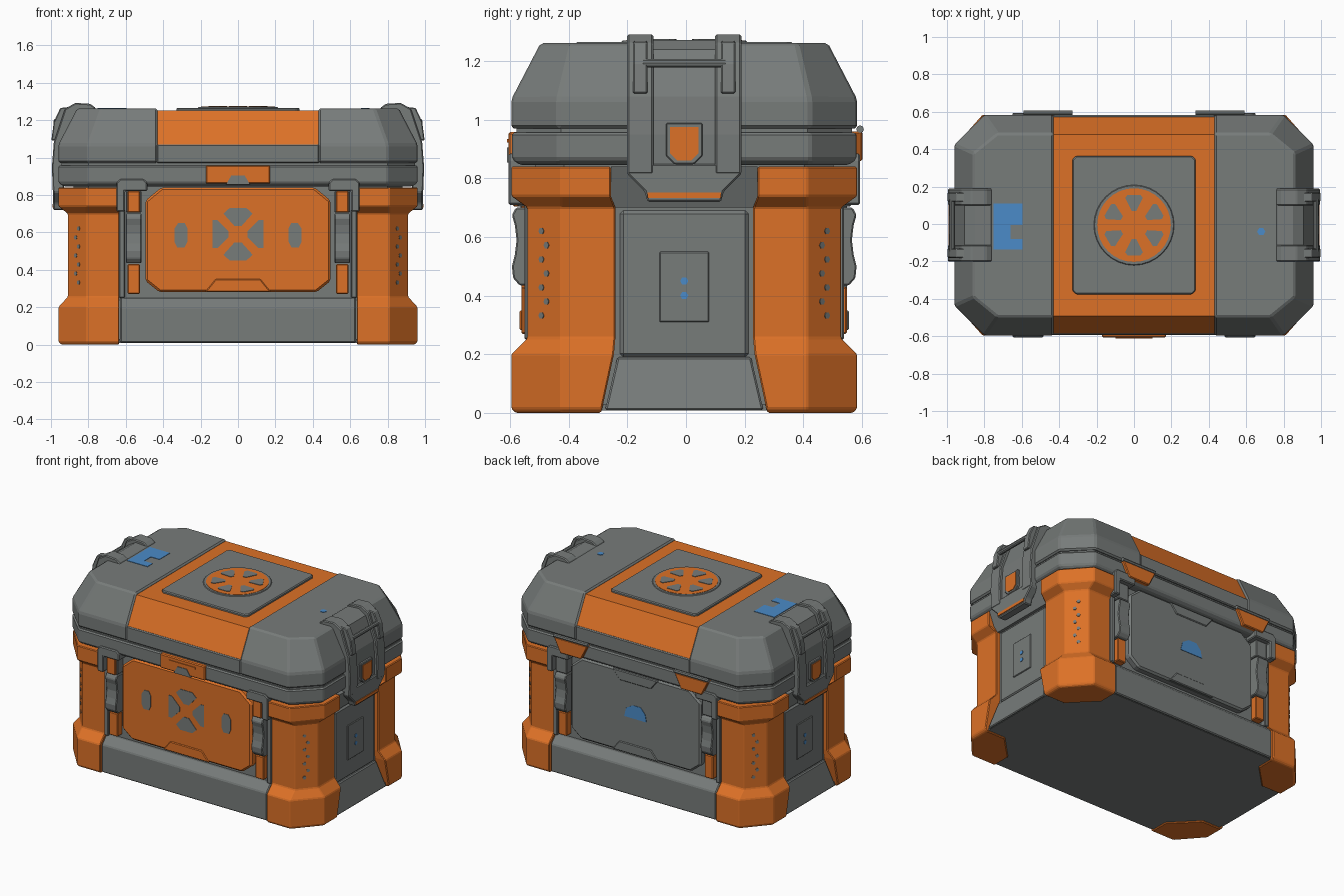
import bpy, bmesh, math

if "Cube" in bpy.data.objects:
    bpy.data.objects.remove(bpy.data.objects["Cube"])

def material(name, rgb):
    m = bpy.data.materials.new(name)
    m.diffuse_color = (*rgb, 1)
    m.use_nodes = True
    m.node_tree.nodes["Principled BSDF"].inputs["Base Color"].default_value = m.diffuse_color
    return m

GREY = material("steel grey", (0.185, 0.2, 0.195))
ORANGE = material("safety orange", (0.72, 0.165, 0.02))
BLUE = material("signal blue", (0.07, 0.26, 0.58))
Y_SHIFT = -0.006

def finish(name, bm, mat, mirror="", bevel=0.0):
    bmesh.ops.recalc_face_normals(bm, faces=bm.faces)
    me = bpy.data.meshes.new(name)
    bm.to_mesh(me)
    bm.free()
    me.materials.append(mat)
    ob = bpy.data.objects.new(name, me)
    bpy.context.collection.objects.link(ob)
    ob.location.y = Y_SHIFT
    if bevel:
        b = ob.modifiers.new("bevel", 'BEVEL')
        b.width, b.segments, b.limit_method = bevel, 1, 'ANGLE'
        b.angle_limit = math.radians(25)
    if mirror:
        m = ob.modifiers.new("mirror", 'MIRROR')
        m.use_axis = ("X" in mirror, "Y" in mirror, False)
        m.use_mirror_merge = False
    return ob

def add_loft(bm, rings):
    vs = [[bm.verts.new(p) for p in r] for r in rings]
    n = len(vs[0])
    for a, b in zip(vs, vs[1:]):
        for i in range(n):
            j = (i + 1) % n
            bm.faces.new((a[i], a[j], b[j], b[i]))
    bm.faces.new(vs[0])
    bm.faces.new(vs[-1])

def loft(name, rings, mat, mirror="", bevel=0.0):
    bm = bmesh.new()
    add_loft(bm, rings)
    return finish(name, bm, mat, mirror, bevel)

def place(axis, u, v, w):
    return {"x": (w, u, v), "y": (u, w, v), "z": (u, v, w)}[axis]

def prisms(name, outlines, axis, a, b, mat, mirror="", bevel=0.0):
    bm = bmesh.new()
    for pts in outlines:
        add_loft(bm, [[place(axis, u, v, w) for u, v in pts] for w in (a, b)])
    return finish(name, bm, mat, mirror, bevel)

def prism(name, pts, *args, **kw):
    return prisms(name, [pts], *args, **kw)

def rect(u0, u1, v0, v1):
    return [(u0, v0), (u1, v0), (u1, v1), (u0, v1)]

def ngon(u, v, r, n):
    return [(u + r * math.cos(2 * math.pi * i / n), v + r * math.sin(2 * math.pi * i / n)) for i in range(n)]

def octagon(hx, hy, cx, cy):
    q = [(cx, -hy), (hx, -cy), (hx, cy), (cx, hy)]
    return q + [(-x, -y) for x, y in q]

# --- body core and lid rim
prism("body_core", octagon(0.88, 0.51, 0.80, 0.41), "z", 0.02, 0.86, GREY)
prism("base_plate", octagon(0.935, 0.565, 0.80, 0.41), "z", 0.008, 0.03, GREY)
loft("lid_rim", [[(x, y, z) for x, y in octagon(0.96 - d, 0.588 - d, 0.80, 0.43)]
                 for z, d in ((0.845, 0.03), (0.865, 0), (0.957, 0))], GREY, bevel=0.008)
prism("lid_seam", octagon(0.945, 0.573, 0.80, 0.42), "z", 0.94, 0.98, GREY)

# --- armoured corners: foot, column and collar
rings = []
for z, hx, hy, yi in ((0, .945, .575, .285), (.015, .96, .59, .28), (.2, .96, .59, .24), (.255, .91, .535, .235),
                      (.70, .91, .535, .235), (.74, .96, .59, .25), (.84, .96, .59, .25)):
    rings.append([(.635, -hy, z), (.81, -hy, z), (hx, -.42, z), (hx, -yi, z), (.8, -yi, z), (.635, -.45, z)])
loft("corner_armour", rings, ORANGE, "XY", 0.005)

# --- perforations on the corner column chamfers
bm = bmesh.new()
for i in range(7):
    t, z = (0.42, 0.57)[i % 2], 0.62 - 0.048 * i
    ring = []
    for du, dv in ngon(0, 0, 0.012, 6):
        s = t + du / 0.152
        ring.append((0.81 + 0.1 * s, -0.535 + 0.115 * s, z + dv))
    add_loft(bm, [[(x + o * 0.75, y - o * 0.66, zz) for x, y, zz in ring] for o in (-0.004, 0.003)])
finish("corner_perforations", bm, GREY, "XY")

# --- skirts and side panels
prism("long_skirt", [(-.58, .01), (-.58, .2), (-.535, .25), (-.4, .25), (-.4, .01)], "x", -.63, .63, GREY, mirror="Y", bevel=.006)
loft("end_skirt", [[(.8, -w, z), (x, -w, z), (x, w, z), (.8, w, z)]
                   for z, w, x in ((.01, .27, .95), (.19, .228, .9))], GREY, "X", .006)
prism("end_panel", rect(-.22, .22, .19, .69), "x", .8, .897, GREY, mirror="X", bevel=.012)
prism("end_inner_panel", rect(-.085, .085, .31, .55), "x", .85, .903, GREY, mirror="X", bevel=.004)
prisms("end_indicator", [ngon(0, z, .014, 6) for z in (.4, .45)], "x", .9, .906, BLUE, mirror="X")
prism("end_collar", [(.8, .84), (.955, .84), (.9, .70), (.8, .70)], "y", -.25, .25, GREY, mirror="X")

# --- front and back panels
panel = [(-.42, .28), (.42, .28), (.495, .34), (.495, .77), (.41, .84), (-.41, .84), (-.495, .77), (-.495, .34)]
notch = [(-.175, .282), (.175, .282), (.12, .35), (-.12, .35)]
prism("front_panel", panel, "y", -.556, -.48, ORANGE, bevel=.012)
prism("front_panel_tab", notch, "y", -.562, -.5, ORANGE, bevel=.005)
prism("back_panel", panel, "y", .48, .556, GREY, bevel=.012)
prisms("back_panel_tabs", [notch, [(x, 1.12 - z) for x, z in notch]], "y", .5, .562, GREY, bevel=.005)
prism("back_patch", [(-.085, .53), (.085, .53), (.07, .59), (.02, .62), (-.04, .62), (-.075, .58)], "y", .55, .559, BLUE)

# --- painted wedges on the front panel
top = [(-.045, .14), (.045, .14), (.078, .11), (.02, .045), (-.02, .045), (-.078, .11)]
side = [(.135, .075), (.135, -.075), (.11, -.075), (.05, -.015), (.05, .015), (.11, .075)]
marks = [[(x, .59 + s * z) for x, z in top] for s in (1, -1)]
marks += [[(s * x, .59 + z) for x, z in side] for s in (1, -1)]
marks += [[(s * x, z) for x, z in ((.285, .52), (.325, .52), (.34, .55), (.34, .62), (.32, .65), (.285, .65), (.27, .62), (.27, .55))]
          for s in (1, -1)]
prisms("front_panel_marks", marks, "y", -.559, -.55, GREY)

# --- clasps on front and back
prism("clasp_arm", [(-.5, .70), (-.575, .70), (-.588, .675), (-.578, .64), (-.572, .59), (-.578, .54), (-.588, .5),
                    (-.584, .46), (-.562, .435), (-.5, .435)], "x", .515, .6, GREY, mirror="XY", bevel=.005)
prism("clasp_hook", [(.485, .82), (.485, .865), (.505, .885), (.63, .885), (.65, .865), (.65, .71), (.605, .71),
                     (.605, .82)], "y", -.6, -.5, GREY, mirror="XY", bevel=.006)
prism("clasp_upper_bar", rect(.525, .59, .705, .82), "y", -.585, -.5, ORANGE, mirror="X", bevel=.005)
prism("clasp_upper_block", rect(.515, .6, .705, .82), "y", -.57, -.5, GREY, mirror="XY", bevel=.005)
prism("clasp_lower_bar", rect(.525, .59, .27, .43), "y", -.556, -.5, ORANGE, mirror="XY", bevel=.005)
prism("clasp_rail", rect(.605, .637, .25, .72), "y", -.545, -.45, GREY, mirror="XY", bevel=.005)

# --- lid: two shaped ends with a recessed orange band between
def lid_ring(z, hx, hy, cx, cy):
    return [(.43, -hy, z), (cx, -hy, z), (hx, -cy, z), (hx, cy, z), (cx, hy, z), (.43, hy, z)]

loft("lid_end", [lid_ring(.97, .96, .59, .80, .43), lid_ring(1.07, .96, .59, .80, .43),
                 lid_ring(1.262, .86, .49, .73, .385)], GREY, "X", .01)
prism("lid_band_base", rect(-.588, .588, .97, 1.07), "x", -.435, .435, GREY, bevel=.006)
prism("lid_band", [(-.582, 1.065), (.582, 1.065), (.485, 1.25), (-.485, 1.25)], "x", -.432, .432, ORANGE)

# --- top plate with round vent
prism("top_plate", [(-.33, -.35), (-.31, -.37), (.31, -.37), (.33, -.35), (.33, .35), (.31, .37), (-.31, .37), (-.33, .35)],
      "z", 1.24, 1.266, GREY, bevel=.006)
prism("vent_ring", ngon(0, 0, .215, 32), "z", 1.25, 1.27, GREY, bevel=.004)
prism("vent_disc", ngon(0, 0, .197, 32), "z", 1.25, 1.272, ORANGE)
wedges = []
for i in range(6):
    a = math.radians(30 + 60 * i)
    wedges.append([(r * math.cos(a) - w * math.sin(a), r * math.sin(a) + w * math.cos(a))
                   for r, w in ((.075, -.012), (.145, -.047), (.162, -.035), (.162, .035), (.145, .047), (.075, .012))])
prisms("vent_slots", wedges, "z", 1.268, 1.275, GREY)

# --- blue patches on the lid
prism("lid_patch", [(-.75, -.13), (-.595, -.13), (-.595, -.075), (-.66, -.075), (-.66, 0), (-.595, 0), (-.595, .115), (-.75, .115)],
      "z", 1.257, 1.265, BLUE)
prism("lid_dot", ngon(.68, -.035, .022, 6), "z", 1.257, 1.265, BLUE)

# --- front lock
prism("lock_plate", rect(-.172, .172, .86, .958), "y", -.6, -.5, ORANGE, bevel=.006)
prism("lock_lip", rect(-.1, .1, .922, .934), "y", -.605, -.55, ORANGE)
prism("lock_tongue", [(-.065, .855), (.065, .855), (.035, .905), (-.035, .905)], "y", -.604, -.5, GREY)

# --- back hinges
prism("hinge_plate", [(.38, .86), (.54, .86), (.59, .96), (.33, .96)], "y", .5, .608, ORANGE, mirror="X", bevel=.005)
prism("hinge_pin", ngon(.6, .968, .013, 8), "x", .33, .59, GREY, mirror="X")

# --- end latches wrapping over the lid
outer = [(.76, 1.265), (.79, 1.287), (.87, 1.292), (.925, 1.26), (.985, 1.08), (.995, .95), (.99, .815)]
inner = [(.93, .815), (.93, 1.0), (.82, 1.2), (.76, 1.23)]
prism("latch_rail", outer + inner, "y", .105, .195, GREY, mirror="XY", bevel=.006)
prism("latch_bed", [(x - .02, z - (.02 if z > 1.2 else 0)) for x, z in outer] + inner, "y", -.11, .11, GREY, mirror="X")
prism("latch_foot", [(-.195, .85), (-.195, .815), (-.135, .755), (-.125, .72), (.125, .72), (.135, .755), (.195, .815),
                     (.195, .85)], "x", .93, .988, GREY, mirror="X", bevel=.006)
prism("latch_foot_strip", rect(-.125, .125, .733, .752), "x", .94, .993, ORANGE, mirror="X")
prism("latch_post", [(.9, 1.27), (.95, 1.265), (.985, 1.19), (.998, 1.09), (.96, 1.09), (.92, 1.2)],
      "y", .125, .175, GREY, mirror="XY", bevel=.005)
prism("latch_bar", ngon(.972, 1.193, .015, 10), "y", -.14, .14, GREY, mirror="X")
badge = [(-.048, .975), (.048, .975), (.048, .885), (.025, .862), (-.025, .862), (-.048, .885)]
prism("latch_badge_frame", [(y * 1.3, .918 + (z - .918) * 1.25) for y, z in badge], "x", .94, .988, GREY, mirror="X", bevel=.004)
prism("latch_badge", badge, "x", .95, .993, ORANGE, mirror="X")
